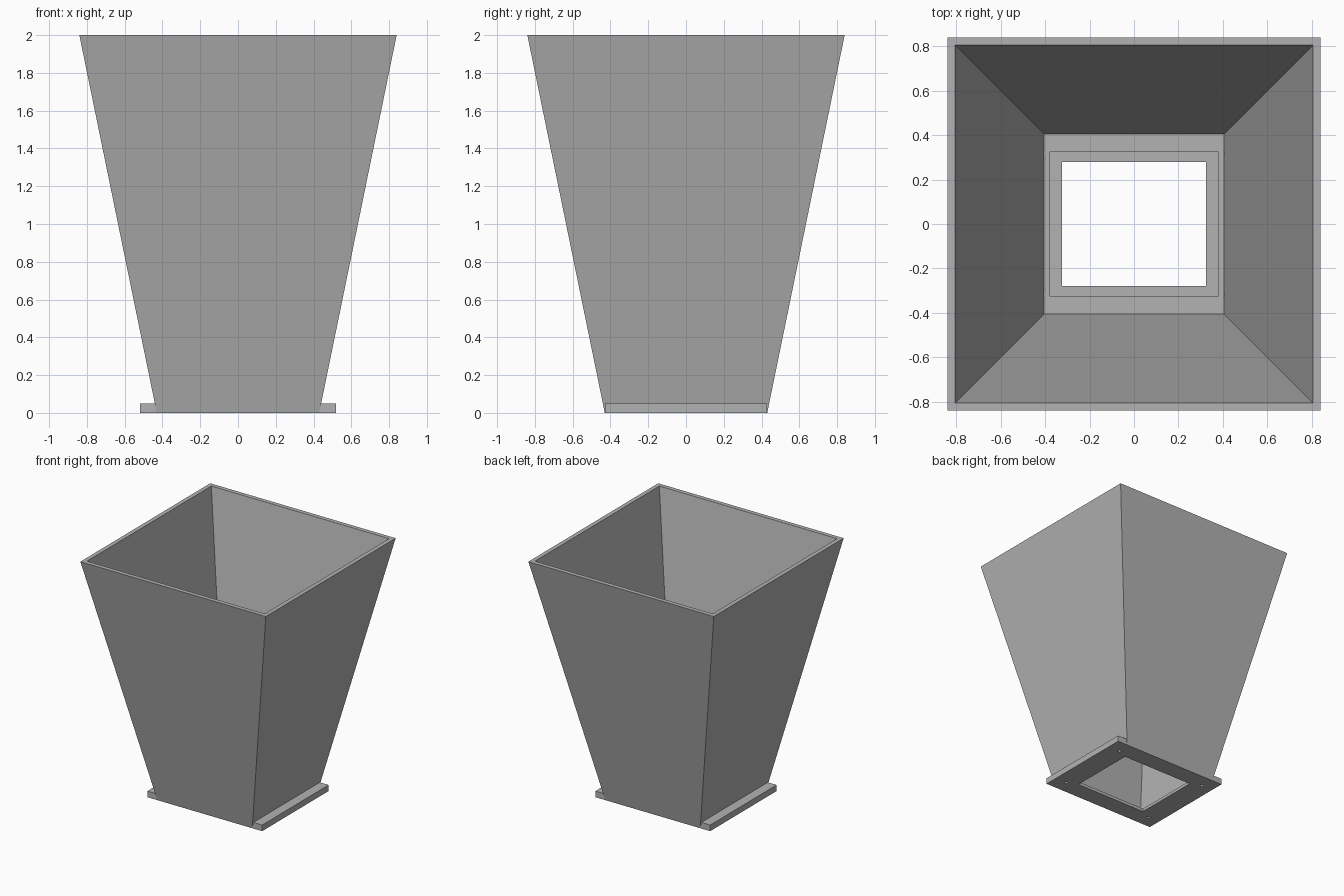
import bpy
import bmesh

if "Cube" in bpy.data.objects:
    bpy.data.objects.remove(bpy.data.objects["Cube"], do_unlink=True)

grey = bpy.data.materials.new("plain grey")
grey.use_nodes = True
colour = (0.45, 0.45, 0.45, 1)
grey.diffuse_color = colour
grey.node_tree.nodes["Principled BSDF"].inputs["Base Color"].default_value = colour


def finish(name, bm):
    bmesh.ops.recalc_face_normals(bm, faces=bm.faces)
    mesh = bpy.data.meshes.new(name)
    bm.to_mesh(mesh)
    bm.free()
    mesh.materials.append(grey)
    ob = bpy.data.objects.new(name, mesh)
    bpy.context.collection.objects.link(ob)
    return ob


def frustum(name, low, high, z0, z1):
    """Solid block with half sizes low at z0 and high at z1."""
    bm = bmesh.new()
    bmesh.ops.create_cube(bm, size=2)
    for v in bm.verts:
        hx, hy = high if v.co.z > 0 else low
        v.co = (v.co.x * hx, v.co.y * hy, z1 if v.co.z > 0 else z0)
    return finish(name, bm)


def block(name, size, z0, z1):
    return frustum(name, size, size, z0, z1)


def screw_hole(x, y):
    bm = bmesh.new()
    bmesh.ops.create_cone(bm, cap_ends=True, segments=16, radius1=0.013,
                          radius2=0.013, depth=0.1)
    bmesh.ops.translate(bm, verts=bm.verts, vec=(x, y, 0.001))
    return finish("screw_hole_cutter", bm)


def combine(target, other, operation):
    mod = target.modifiers.new(operation, "BOOLEAN")
    mod.operation = operation
    mod.solver = "EXACT"
    mod.object = other
    bpy.context.view_layer.objects.active = target
    bpy.ops.object.modifier_apply(modifier=mod.name)
    bpy.data.objects.remove(other, do_unlink=True)


FLOOR = 0.05

# Tapered body joined to the mounting flange
hopper = frustum("hopper", (0.43, 0.43), (0.84, 0.84), 0, 2)
combine(hopper, block("flange", (0.52, 0.43), 0, FLOOR), "UNION")

# Tapered interior, carried a little past the rim for a clean cut
slope = (0.805 - 0.405) / (2 - FLOOR)
rim = 0.805 + slope * 0.1
combine(hopper, frustum("interior_cutter", (0.405, 0.405), (rim, rim), FLOOR, 2.1),
        "DIFFERENCE")

# Stepped outlet in the floor
combine(hopper, block("ledge_cutter", (0.38, 0.325), 0.025, 0.1), "DIFFERENCE")
combine(hopper, block("outlet_cutter", (0.325, 0.28), -0.1, 0.1), "DIFFERENCE")

# Screw holes near the flange corners
for x in (-0.415, 0.415):
    for y in (-0.32, 0.32):
        combine(hopper, screw_hole(x, y), "DIFFERENCE")
